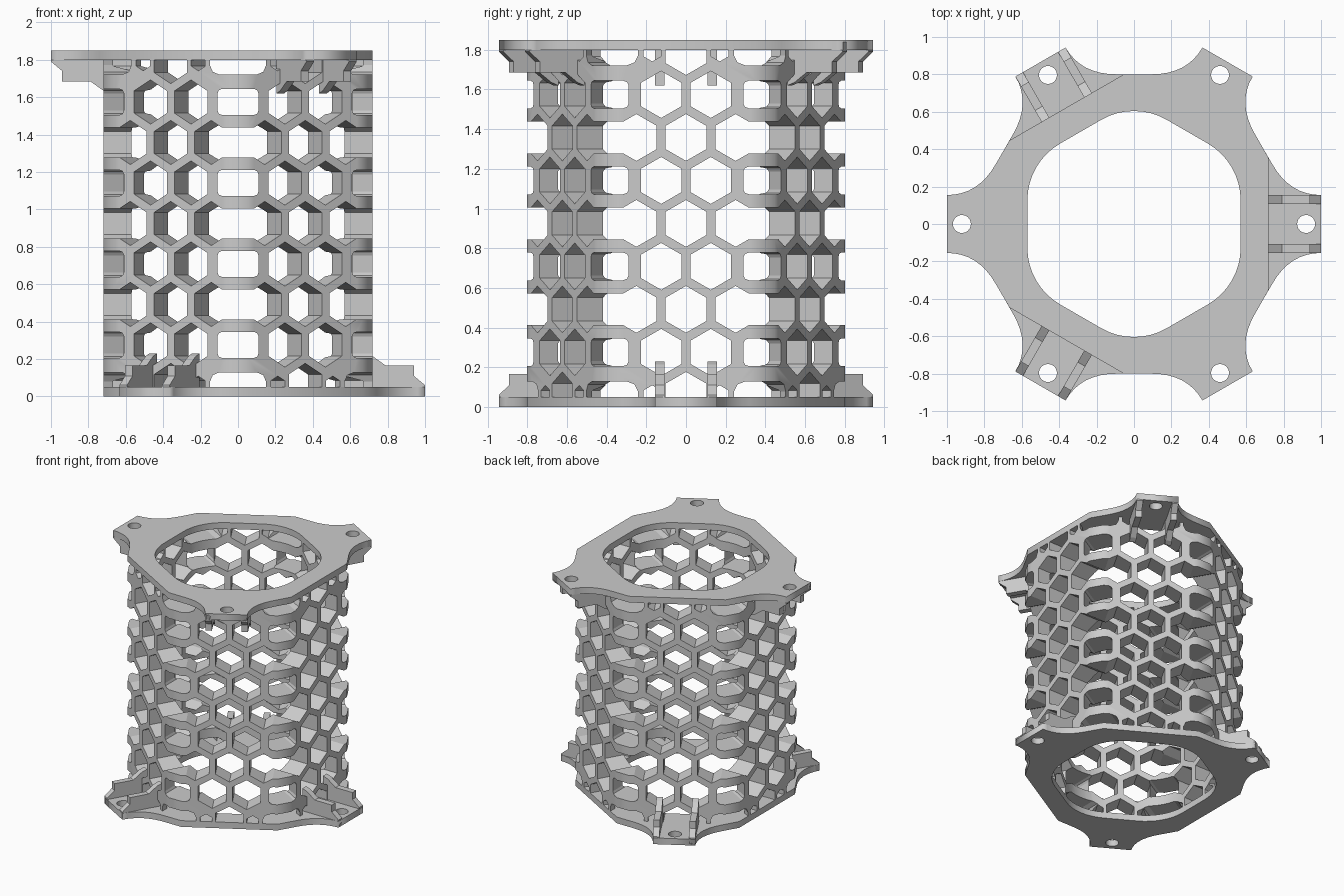
import bpy, bmesh
from math import radians, sin, cos, pi, sqrt
from mathutils import Matrix, Vector

if "Cube" in bpy.data.objects:
    bpy.data.objects.remove(bpy.data.objects["Cube"])

H, PLATE = 1.85, 0.05          # total height, flange thickness
MID = H / 2
OUT, CHAMFER, INN = 0.72, 0.80, 0.57


def turn(p, deg):
    c, s = cos(radians(deg)), sin(radians(deg))
    return (p[0] * c - p[1] * s, p[0] * s + p[1] * c)


def corner_pts():
    """Chamfered outer corner at 30 degrees, in order of angle."""
    w = (OUT * 2 / sqrt(3) - CHAMFER) * sqrt(3)
    return [turn((CHAMFER, -w), 30), turn((CHAMFER, w), 30)]


def inner_loop():
    """Hexagonal bore with large corner fillets."""
    r, pts = 0.35, []
    c = (INN - r) * 2 / sqrt(3)
    for k in range(6):
        for i in range(9):
            a = radians(-30 + 60 * i / 8)
            pts.append(turn((c + r * cos(a), r * sin(a)), 30 + 60 * k))
    return pts


def ear_half():
    """Concave side of a mounting ear, from the body to the tip."""
    p0, p1, p2 = Vector((0.74, 0.319)), Vector((0.835, 0.154)), Vector((1, 0.155))
    return [tuple(p0 * (1 - t) ** 2 + p1 * 2 * t * (1 - t) + p2 * t * t)
            for t in [i / 8 for i in range(9)]]


def extrude_loops(name, loops, z0, z1):
    """Fill flat loops (with holes) and extrude between two heights."""
    cu = bpy.data.curves.new(name, 'CURVE')
    cu.dimensions, cu.fill_mode, cu.extrude = '2D', 'BOTH', (z1 - z0) / 2
    for loop in loops:
        sp = cu.splines.new('POLY')
        sp.points.add(len(loop) - 1)
        for q, p in zip(sp.points, loop):
            q.co = (p[0], p[1], 0, 1)
        sp.use_cyclic_u = True
    tmp = bpy.data.objects.new(name + "_curve", cu)
    bpy.context.collection.objects.link(tmp)
    bpy.context.view_layer.update()
    me = bpy.data.meshes.new_from_object(
        tmp.evaluated_get(bpy.context.evaluated_depsgraph_get()))
    bpy.data.objects.remove(tmp)
    bm = bmesh.new()
    bm.from_mesh(me)
    bmesh.ops.remove_doubles(bm, verts=bm.verts, dist=1e-5)
    bmesh.ops.translate(bm, verts=bm.verts, vec=(0, 0, (z0 + z1) / 2))
    bmesh.ops.recalc_face_normals(bm, faces=bm.faces)
    bm.to_mesh(me)
    bm.free()
    ob = bpy.data.objects.new(name, me)
    bpy.context.collection.objects.link(ob)
    return ob


def prism(bm, a, b):
    """Closed prism between two matching rings of points."""
    va, vb = [bm.verts.new(p) for p in a], [bm.verts.new(p) for p in b]
    n = len(a)
    faces = [bm.faces.new(va), bm.faces.new(vb[::-1])]
    for i in range(n):
        faces.append(bm.faces.new((va[i], vb[i], vb[(i + 1) % n], va[(i + 1) % n])))
    bmesh.ops.recalc_face_normals(bm, faces=faces)


def radial(bm, outline, deg, r0=0.4, r1=1.0):
    """Prism of a (sideways, z) outline running outward at an angle."""
    ring = lambda r: [(*turn((r, t), deg), z) for t, z in outline]
    prism(bm, ring(r0), ring(r1))


def to_object(bm, name):
    me = bpy.data.meshes.new(name)
    bm.to_mesh(me)
    bm.free()
    ob = bpy.data.objects.new(name, me)
    bpy.context.collection.objects.link(ob)
    return ob


def hexagon(t, z, r=0.118):
    return [(t + r * sin(i * pi / 3), z + r * cos(i * pi / 3)) for i in range(6)]


def slot(z, w, h, c=0.025):
    q = [(w, h - c), (w - c * .3, h - c * .3), (w - c, h)]
    q2 = [(-x, y) for x, y in q[::-1]]
    return [(x, z + y) for x, y in q + q2 + [(-x, -y) for x, y in q + q2]]


def cut(target, bm, name):
    cutter = to_object(bm, name)
    cutter.hide_render = True
    m = target.modifiers.new(name, 'BOOLEAN')
    m.operation, m.solver, m.object = 'DIFFERENCE', 'EXACT', cutter
    bpy.context.view_layer.update()
    me = bpy.data.meshes.new_from_object(
        target.evaluated_get(bpy.context.evaluated_depsgraph_get()))
    target.modifiers.clear()
    target.data = me
    bpy.data.objects.remove(cutter)


bore = inner_loop()

# Honeycomb wall
outer = [turn(p, 60 * k) for k in range(6) for p in corner_pts()]
wall = extrude_loops("honeycomb_wall", [outer, bore], PLATE, H - PLATE)

PITCH = 0.2165
for parity in (0, 1):
    bm = bmesh.new()
    for k in range(parity, 6, 2):
        for row in range(-4, 5):
            z = MID + row * PITCH
            if abs(row) == 4:
                for t, r in ((0, 0.118), (-0.17, 0.05), (0.17, 0.05)):
                    radial(bm, hexagon(t, z, r), 60 * k)
            else:
                for t in ((-0.25, 0, 0.25) if row % 2 == 0 else (-0.125, 0.125)):
                    radial(bm, hexagon(t, z), 60 * k)
    cut(wall, bm, "hex_cutter")

# Slots wrapping the six corners
bm = bmesh.new()
for k in range(6):
    for row in range(-4, 5):
        z = MID + row * PITCH
        if abs(row) == 4:
            o = slot(z, 0.15, 0.07, 0.05)
        elif row % 2 == 0:
            o = slot(z, 0.11, 0.08)
        else:
            o = slot(z, 0.11, 0.07)
        radial(bm, o, 30 + 60 * k)
cut(wall, bm, "corner_slot_cutter")

# Flange outline: three ears, three flush sides
half = ear_half()
ear = [(a, -t) for a, t in half] + half[::-1]
c0, c1 = corner_pts()
rim, holes = [], []
for d in (0, 120, 240):
    rim += [turn(p, d) for p in ear + [c1, turn(c0, 60)]]
    holes.append([turn((0.92 + 0.048 * cos(i * pi / 12), 0.048 * sin(i * pi / 12)), d)
                  for i in range(24)])
bottom = extrude_loops("bottom_flange", [rim, bore] + holes, 0, PLATE)

# Stiffening ribs on the ears
profile = [(0.68, 0.01), (0.68, 0.23), (0.72, 0.215), (0.79, 0.165), (0.94, 0.165),
           (0.94, 0.11), (1.0, 0.06), (1.0, 0.01)]
bm = bmesh.new()
for d in (0, 120, 240):
    for s in (-1, 1):
        ring = lambda t: [(*turn((a, s * t), d), z) for a, z in profile]
        prism(bm, ring(0.108), ring(0.155))
bottom_ribs = to_object(bm, "bottom_ear_ribs")

# Top flange and ribs: bottom ones flipped over
flip = Matrix.Translation((0, 0, H)) @ Matrix.Rotation(pi, 4, 'Y')
for src, name in ((bottom, "top_flange"), (bottom_ribs, "top_ear_ribs")):
    ob = bpy.data.objects.new(name, src.data.copy())
    ob.data.transform(flip)
    bpy.context.collection.objects.link(ob)
